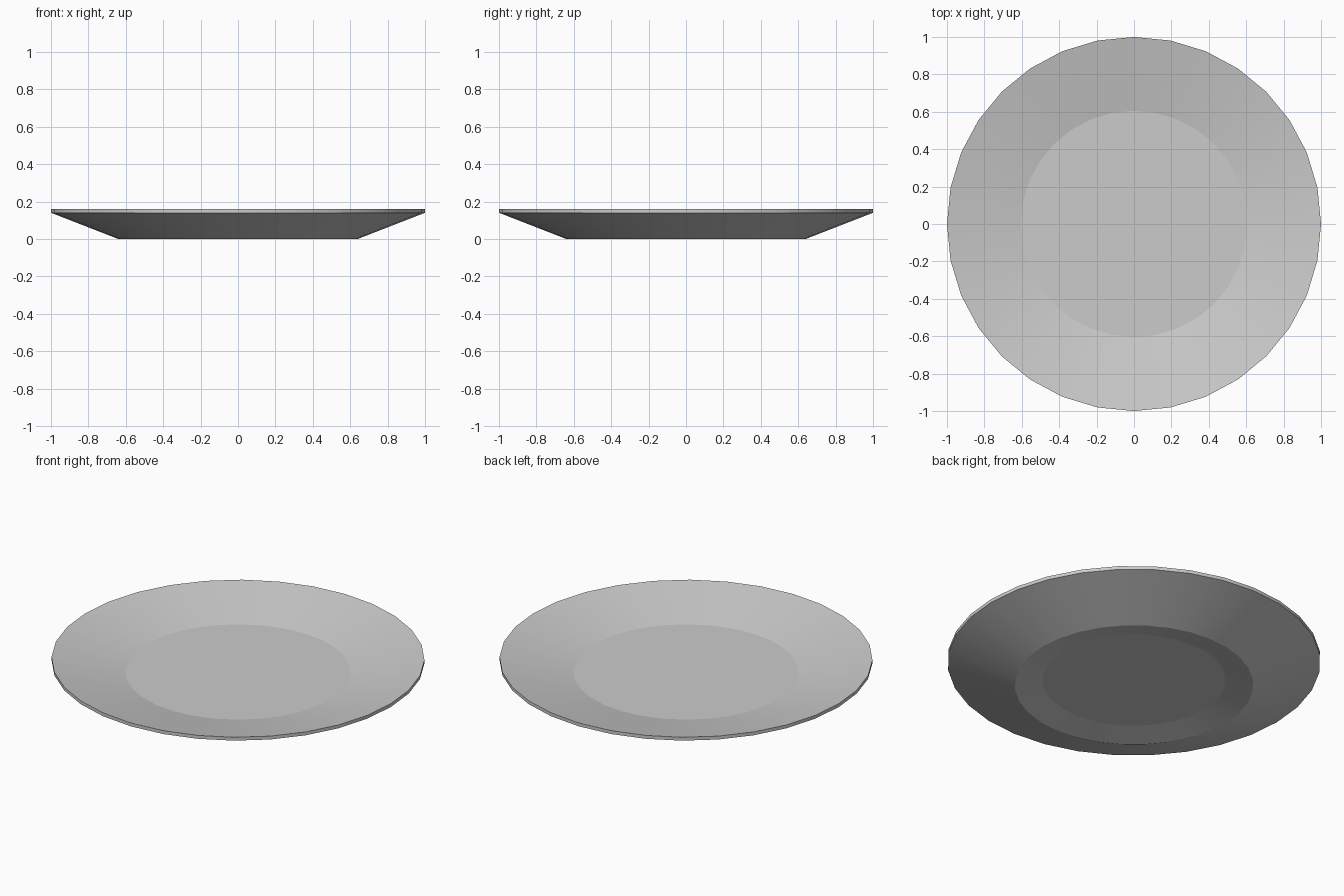
import bpy, bmesh, math

if "Cube" in bpy.data.objects:
    bpy.data.objects.remove(bpy.data.objects["Cube"])

SIDES = 32
# Radius and height, from the underside centre out around the rim to the floor
PROFILE = [(0.49, 0.03), (0.64, 0.0), (1.0, 0.14), (1.0, 0.16), (0.605, 0.08)]

bm = bmesh.new()

# Turned rings of the plate
rings = []
for r, z in PROFILE:
    rings.append([bm.verts.new((r * math.cos(2 * math.pi * i / SIDES),
                                r * math.sin(2 * math.pi * i / SIDES), z))
                  for i in range(SIDES)])

# Walls between neighbouring rings
for a, b in zip(rings, rings[1:]):
    for i in range(SIDES):
        j = (i + 1) % SIDES
        bm.faces.new((a[i], a[j], b[j], b[i]))

# Flat recessed base and flat eating surface
bm.faces.new(rings[0][::-1])
bm.faces.new(rings[-1])
bmesh.ops.recalc_face_normals(bm, faces=bm.faces)

# Smooth around the plate, crisp at each ring
for f in bm.faces:
    f.smooth = True
for ring in rings:
    for i in range(SIDES):
        bm.edges.get((ring[i], ring[(i + 1) % SIDES])).smooth = False

mesh = bpy.data.meshes.new("plate")
bm.to_mesh(mesh)
bm.free()
plate = bpy.data.objects.new("plate", mesh)
bpy.context.collection.objects.link(plate)
